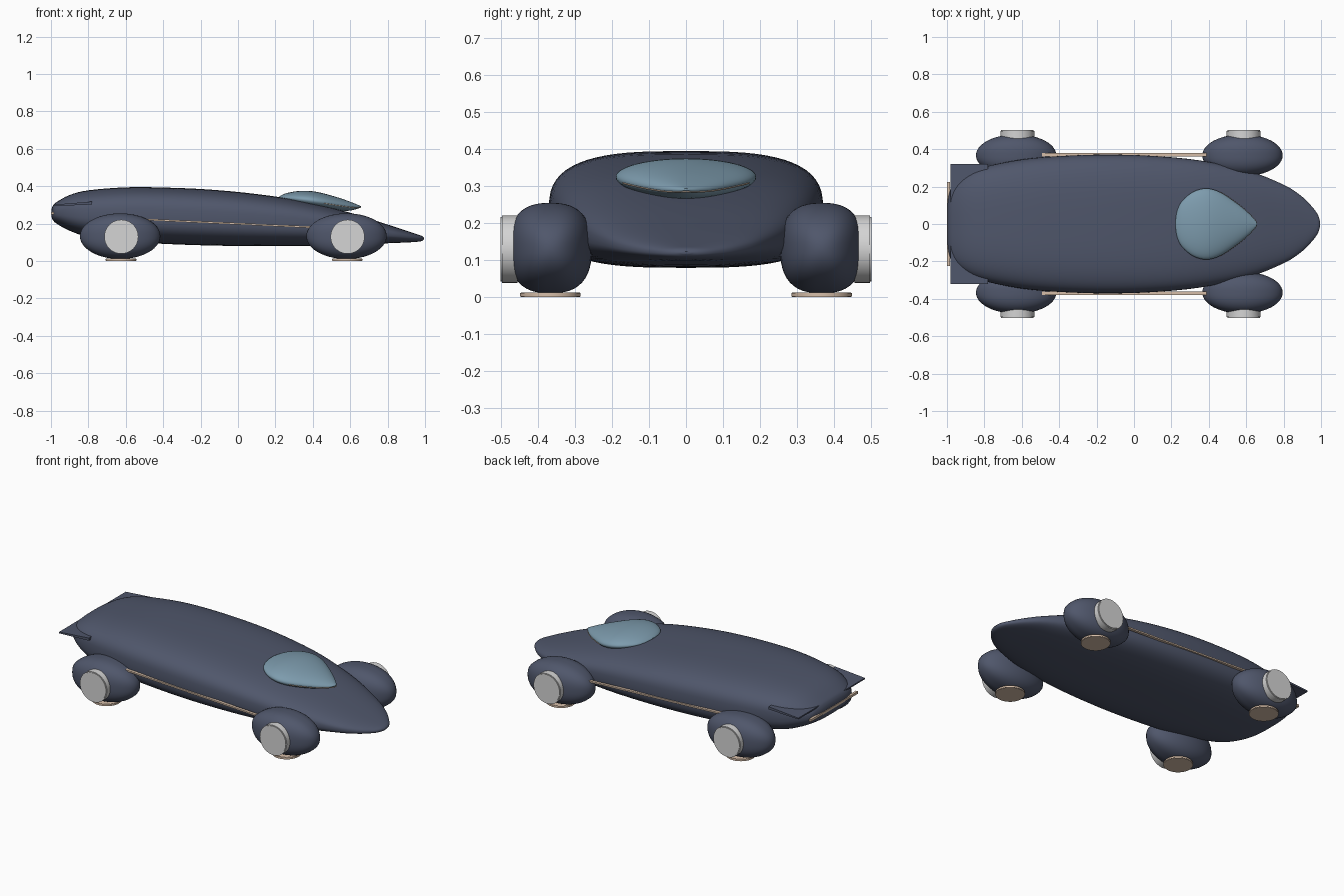
import bpy, bmesh, math
from mathutils import Vector

if "Cube" in bpy.data.objects:
    bpy.data.objects.remove(bpy.data.objects["Cube"])


def material(name, rgb):
    m = bpy.data.materials.new(name)
    m.diffuse_color = (*rgb, 1)
    m.use_nodes = True
    m.node_tree.nodes["Principled BSDF"].inputs["Base Color"].default_value = m.diffuse_color
    return m


NAVY = material("slate_blue", (0.079, 0.094, 0.147))
GLASS = material("canopy_blue", (0.205, 0.33, 0.42))
SILVER = material("light_grey", (0.66, 0.66, 0.66))
TAN = material("warm_tan", (0.68, 0.52, 0.40))


def finish(name, bm, mat, angle=40):
    bmesh.ops.recalc_face_normals(bm, faces=bm.faces)
    me = bpy.data.meshes.new(name)
    bm.to_mesh(me)
    bm.free()
    me.materials.append(mat)
    ob = bpy.data.objects.new(name, me)
    bpy.context.collection.objects.link(ob)
    bpy.context.view_layer.objects.active = ob
    ob.select_set(True)
    bpy.ops.object.shade_smooth_by_angle(angle=math.radians(angle))
    ob.select_set(False)
    return ob


def spow(v, e):
    return math.copysign(abs(v) ** e, v)


def refine(rows, steps):
    """Catmull-Rom interpolation of the station table."""
    out = []
    for i in range(len(rows) - 1):
        p0, p1, p2, p3 = (rows[max(0, min(len(rows) - 1, i + k))] for k in (-1, 0, 1, 2))
        for s in range(steps):
            t = s / steps
            out.append([0.5 * (2 * b + (c - a) * t + (2 * a - 5 * b + 4 * c - d) * t * t
                               + (3 * b - a - 3 * c + d) * t ** 3)
                        for a, b, c, d in zip(p0, p1, p2, p3)])
    return out + [list(rows[-1])]


def loft(name, rows, mat, steps=4, seg=64):
    """Superellipse rings; each row is x, half width, bottom, top, power."""
    bm = bmesh.new()
    rings = []
    for x, w, lo, hi, n in refine(rows, steps):
        ring = []
        for k in range(seg):
            a = 2 * math.pi * k / seg
            ring.append(bm.verts.new((x, w * spow(math.cos(a), 2 / n),
                                      (lo + hi) / 2 + (hi - lo) / 2 * spow(math.sin(a), 2 / n))))
        rings.append(ring)
    for r0, r1 in zip(rings, rings[1:]):
        for k in range(seg):
            j = (k + 1) % seg
            bm.faces.new((r0[k], r0[j], r1[j], r1[k]))
    bm.faces.new(rings[0])
    bm.faces.new(rings[-1])
    return finish(name, bm, mat)


def box(name, lo, hi, mat, tilt=0.0):
    bm = bmesh.new()
    bmesh.ops.create_cube(bm, size=1)
    for v in bm.verts:
        v.co = Vector(((lo[i] + hi[i]) / 2 + v.co[i] * (hi[i] - lo[i]) for i in range(3)))
        v.co.z += tilt * (v.co.x - (lo[0] + hi[0]) / 2)
    return finish(name, bm, mat)


def disc(name, centre, radius, depth, axis, mat, bevel=0.004):
    bm = bmesh.new()
    bmesh.ops.create_cone(bm, cap_ends=True, segments=48, radius1=radius, radius2=radius, depth=depth)
    rim = [e for e in bm.edges if abs(e.verts[0].co.z - e.verts[1].co.z) < 1e-5]
    bmesh.ops.bevel(bm, geom=rim, offset=bevel, segments=2, affect='EDGES')
    for v in bm.verts:
        x, y, z = v.co
        v.co = Vector(centre) + (Vector((x, z, y)) if axis == 'Y' else v.co)
    return finish(name, bm, mat)


# streamlined hull
loft("body", [
    (-0.997, 0.10, 0.235, 0.275, 2.6), (-0.99, 0.155, 0.22, 0.295, 2.6),
    (-0.97, 0.205, 0.20, 0.315, 2.7), (-0.90, 0.262, 0.162, 0.353, 2.8),
    (-0.80, 0.305, 0.13, 0.378, 2.9), (-0.60, 0.345, 0.105, 0.394, 3.0),
    (-0.40, 0.363, 0.092, 0.393, 3.1), (-0.15, 0.371, 0.083, 0.382, 3.1),
    (0.10, 0.364, 0.08, 0.358, 3.1), (0.35, 0.340, 0.08, 0.320, 3.0),
    (0.60, 0.288, 0.085, 0.258, 2.8), (0.80, 0.210, 0.095, 0.195, 2.6),
    (0.90, 0.145, 0.099, 0.162, 2.5), (0.96, 0.083, 0.103, 0.142, 2.4),
    (0.985, 0.045, 0.108, 0.133, 2.2), (0.995, 0.012, 0.117, 0.124, 2.0)], NAVY)

# teardrop canopy
CANOPY = [
    (0.222, 0.02, 0.335, 0.346, 2), (0.232, 0.075, 0.325, 0.352, 2),
    (0.26, 0.126, 0.31, 0.363, 2), (0.32, 0.174, 0.29, 0.374, 2),
    (0.39, 0.190, 0.275, 0.374, 2), (0.46, 0.170, 0.268, 0.361, 2),
    (0.54, 0.118, 0.266, 0.338, 2), (0.60, 0.070, 0.270, 0.317, 2),
    (0.64, 0.030, 0.280, 0.301, 2), (0.657, 0.006, 0.288, 0.294, 2)]
loft("canopy", CANOPY, GLASS)

# thin trim along the front edge of the canopy
edge = [r for r in refine(CANOPY, 4) if r[0] > 0.45]
path = [(r[0], r[1], (r[2] + r[3]) / 2 - 0.006) for r in edge]
path += [(x, -y, z) for x, y, z in reversed(path)]
curve = bpy.data.curves.new("canopy_trim", 'CURVE')
curve.dimensions = '3D'
curve.bevel_depth = 0.002
curve.bevel_resolution = 1
spline = curve.splines.new('POLY')
spline.points.add(len(path) - 1)
for p, co in zip(spline.points, path):
    p.co = (*co, 1)
curve.materials.append(TAN)
bpy.context.collection.objects.link(bpy.data.objects.new("canopy_trim", curve))

# wheel pods with hub discs and ground pads
for end, cx in (("rear", -0.63), ("front", 0.58)):
    for side, s in (("right", -1), ("left", 1)):
        bm = bmesh.new()
        bmesh.ops.create_uvsphere(bm, u_segments=48, v_segments=28, radius=1)
        for v in bm.verts:
            x, y, z = v.co
            # fuller cross-section than a plain ellipsoid
            r = math.hypot(y, z)
            if r > 1e-6:
                f = r / (abs(y) ** 2.6 + abs(z) ** 2.6) ** (1 / 2.6)
                y, z = y * f, z * f
            v.co = (cx + 0.215 * x, s * 0.367 + 0.112 * y, 0.133 + 0.122 * z)
        finish(f"{end}_{side}_pod", bm, NAVY)
        disc(f"{end}_{side}_hub", (cx + 0.006, s * 0.477, 0.13), 0.091, 0.05, 'Y', SILVER)
        disc(f"{end}_{side}_pad", (cx + 0.004, s * 0.367, 0.0065), 0.082, 0.013, 'Z', TAN, 0.002)

# side trim strips
for side, s in (("right", -1), ("left", 1)):
    ys = sorted((s * 0.362, s * 0.379))
    box(f"{side}_side_trim", (-0.50, ys[0], 0.197), (0.40, ys[1], 0.206), TAN, -0.046)

# tail fin: a thin wedge plate showing at both rear corners
fin = box("tail_fin", (-0.98, -0.32, 0.296), (-0.78, 0.32, 0.312), NAVY, 0.06)
for v in fin.data.vertices:
    if v.co.x < -0.9:
        v.co.z = 0.298 + (v.co.z - 0.298) * 0.5

# rear light bar
box("rear_bar", (-1.0, -0.225, 0.248), (-0.985, 0.225, 0.262), TAN)
